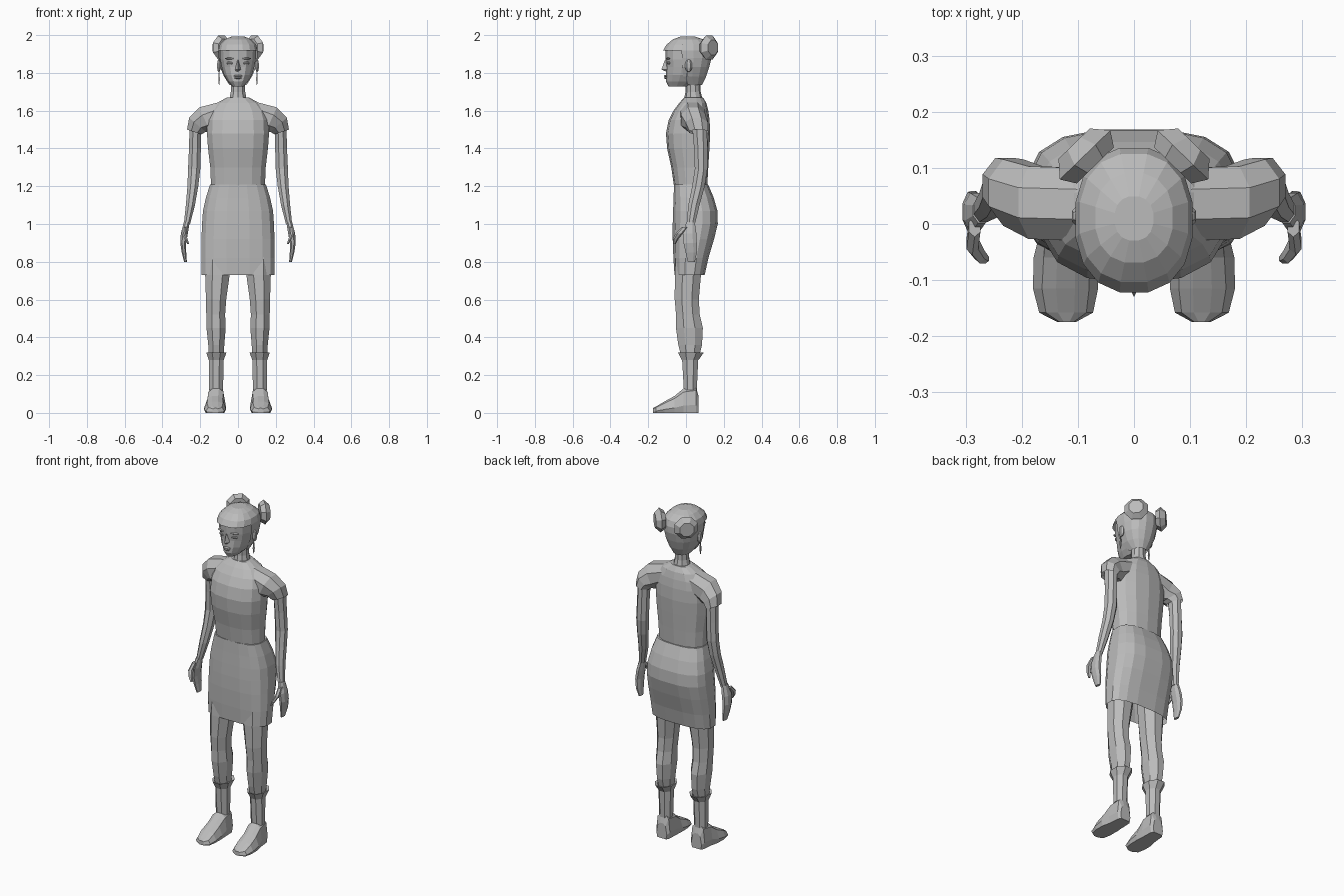
import bpy, bmesh
from math import sin, cos, pi, radians, copysign
from mathutils import Vector, Matrix

cube = bpy.data.objects.get("Cube")
if cube:
    bpy.data.objects.remove(cube)

grey = bpy.data.materials.new("plain grey")
grey.use_nodes = True
grey.diffuse_color = (0.5, 0.5, 0.5, 1)
grey.node_tree.nodes["Principled BSDF"].inputs["Base Color"].default_value = (0.5, 0.5, 0.5, 1)


def finish(name, bm, mirror=False):
    bmesh.ops.recalc_face_normals(bm, faces=bm.faces)
    mesh = bpy.data.meshes.new(name)
    bm.to_mesh(mesh)
    bm.free()
    mesh.materials.append(grey)
    ob = bpy.data.objects.new(name, mesh)
    bpy.context.collection.objects.link(ob)
    if mirror:
        ob.modifiers.new("Mirror", 'MIRROR').use_mirror_merge = False
    return ob


def loft(name, rings, mirror=False, caps=(True, True), drop=None):
    """Skin a list of point rings; drop(center) removes faces."""
    bm = bmesh.new()
    vs = [[bm.verts.new(p) for p in r] for r in rings]
    n = len(rings[0])
    for a, b in zip(vs, vs[1:]):
        for i in range(n):
            j = (i + 1) % n
            bm.faces.new((a[i], a[j], b[j], b[i]))
    if caps[0]:
        bm.faces.new(vs[0])
    if caps[1]:
        bm.faces.new(vs[-1])
    if drop:
        gone = [f for f in bm.faces if drop(f.calc_center_median())]
        bmesh.ops.delete(bm, geom=gone, context='FACES')
    return finish(name, bm, mirror)


def ring(x, y, z, ru, ry, tilt=0, n=8, power=2.0):
    """Rounded ring, tilted about the y axis."""
    t, pts = radians(tilt), []
    for i in range(n):
        a = 2 * pi * (i + 0.5) / n
        u = copysign(abs(cos(a)) ** (2 / power), cos(a)) * ru
        v = copysign(abs(sin(a)) ** (2 / power), sin(a)) * ry
        pts.append((x + u * cos(t), y + v, z + u * sin(t)))
    return pts


def span(z, half, front, back, n=14, power=2.4):
    """Centred level ring from its half width and y limits."""
    return ring(0, (front + back) / 2, z, half, (back - front) / 2, 0, n, power)


def blob(name, loc, size, segs=8, rows=5, turn=None, mirror=False):
    bm = bmesh.new()
    bmesh.ops.create_uvsphere(bm, u_segments=segs, v_segments=rows, radius=1)
    m = Matrix.Translation(loc) @ (turn or Matrix()) @ Matrix.Diagonal((*size, 1))
    bm.transform(m)
    return finish(name, bm, mirror)


# Torso, neck and skirt
loft("torso", [span(*r) for r in (
    (1.19, .145, -.062, .112), (1.3, .15, -.078, .118), (1.4, .162, -.1, .124),
    (1.48, .168, -.106, .128), (1.55, .165, -.092, .125), (1.6, .15, -.066, .118),
    (1.64, .115, -.036, .108), (1.67, .06, -.01, .09))])
loft("neck", [span(z, w, f, b, 10, 2) for z, w, f, b in (
    (1.65, .05, -.012, .09), (1.7, .04, -.003, .078), (1.78, .04, -.005, .075))])
loft("skirt", [span(z, w, f, b, 16, 2.8) for z, w, f, b in (
    (.73, .195, -.062, .1), (.82, .197, -.068, .12), (.92, .196, -.072, .15),
    (1.0, .193, -.072, .17), (1.07, .188, -.07, .168), (1.14, .172, -.067, .148),
    (1.21, .15, -.065, .118))], caps=(False, True))

# Sleeves and arms
loft("sleeve", [ring(*r) for r in (
    (.09, .035, 1.585, .066, .07, 82), (.175, .038, 1.55, .08, .07, 65),
    (.215, .056, 1.525, .062, .064, 40), (.231, .068, 1.487, .044, .054, 18))],
    mirror=True, caps=(True, False))
loft("arm", [ring(*r) for r in (
    (.225, .072, 1.52, .034, .043), (.228, .078, 1.4, .034, .038),
    (.232, .08, 1.29, .035, .036), (.239, .066, 1.2, .031, .036),
    (.252, .042, 1.1, .026, .032), (.27, .025, 1.0, .018, .024))], mirror=True)
loft("hand", [ring(*r) for r in (
    (.271, .024, 1.01, .017, .024), (.284, .02, .95, .02, .038), (.29, .022, .9, .017, .038),
    (.286, .028, .85, .013, .033), (.278, .028, .8, .008, .02))], mirror=True)
loft("thumb", [ring(*r, n=6) for r in (
    (.284, -.005, .985, .012, .018), (.288, -.035, .95, .012, .02),
    (.275, -.055, .92, .01, .015), (.264, -.062, .895, .006, .008))], mirror=True)

# Legs and sock cuffs
loft("leg", [ring(*r) for r in (
    (.1, .02, .92, .085, .075), (.109, .01, .73, .07, .075), (.116, .004, .6, .058, .069),
    (.118, .01, .52, .054, .068), (.116, .018, .45, .055, .077), (.115, .022, .36, .046, .068),
    (.115, .022, .28, .042, .046), (.116, .023, .12, .04, .037))], mirror=True)
loft("sock_cuff", [ring(*r) for r in (
    (.115, .022, .28, .043, .048), (.115, .026, .32, .058, .074),
    (.115, .024, .315, .044, .058))], mirror=True, caps=(False, False))


# Feet, as upright sections from heel to toe
def foot_section(y, x, wide, top, h):
    half = [(wide * .85, 0), (wide, h * .3), (top, h * .85), (top * .4, h)]
    return ([(x + w, y, z) for w, z in half] + [(x - w, y, z) for w, z in reversed(half)])


loft("foot", [foot_section(*s) for s in (
    (.066, .115, .034, .025, .09), (.052, .115, .045, .036, .14), (-.012, .117, .05, .04, .13),
    (-.06, .121, .058, .04, .09), (-.115, .122, .058, .042, .06),
    (-.158, .121, .048, .036, .034), (-.175, .12, .016, .012, .025))], mirror=True)

# Head and the hair shell with its straight fringe
loft("head", [span(z, w, f, b, 14, 2.2) for z, w, f, b in (
    (1.728, .03, -.092, .02), (1.755, .055, -.106, .075), (1.79, .076, -.106, .1),
    (1.83, .088, -.104, .115), (1.87, .096, -.108, .122), (1.92, .098, -.11, .125),
    (1.96, .075, -.08, .1))])
loft("hair", [span(z, w, f, b, 16, 2.3) for z, w, f, b in (
    (1.735, .045, -.03, .085), (1.78, .075, -.09, .108), (1.83, .096, -.11, .125),
    (1.88, .104, -.116, .137), (1.918, .106, -.124, .138), (1.95, .098, -.105, .127),
    (1.978, .07, -.07, .092), (1.992, .035, -.03, .05))],
    caps=(False, True), drop=lambda c: c.z < 1.916 and c.y < -.01)

# Hair buns: flat eight-sided discs facing outward and back
out = Vector((.7, .72, 0)).normalized()
turn = out.to_track_quat('Z', 'Y').to_matrix().to_4x4()
bm = bmesh.new()
for radius, depth in ((.05, -.03), (.068, -.004), (.042, .024)):
    bmesh.ops.create_circle(bm, segments=8, radius=radius,
                            matrix=Matrix.Translation((.09, .126, 1.934)) @ turn
                            @ Matrix.Translation((0, 0, depth)) @ Matrix.Rotation(pi / 8, 4, 'Z'))
bmesh.ops.bridge_loops(bm, edges=bm.edges[:16])
bmesh.ops.bridge_loops(bm, edges=bm.edges[8:24])
bmesh.ops.holes_fill(bm, edges=bm.edges[:], sides=8)
finish("hair_bun", bm, mirror=True)

# Facial features
loft("nose", [[(-w, -.095, z), (0, y, z), (w, -.095, z)] for w, y, z in (
    (.014, -.106, 1.807), (.018, -.13, 1.818), (.008, -.112, 1.868))])
blob("upper_lip", (0, -.106, 1.784), (.026, .011, .006))
blob("lower_lip", (0, -.106, 1.774), (.02, .011, .006))
blob("eye", (.042, -.092, 1.852), (.02, .009, .009), turn=Matrix.Rotation(.25, 4, 'Z'), mirror=True)
blob("brow", (.044, -.095, 1.876), (.026, .011, .005), turn=Matrix.Rotation(.25, 4, 'Z'), mirror=True)
blob("ear", (.101, .014, 1.838), (.012, .02, .034), 6, 5, mirror=True)
loft("earring", [ring(.1, .006, z, r, r, n=4) for z, r in (
    (1.81, .002), (1.765, .006), (1.735, .002))], mirror=True)
